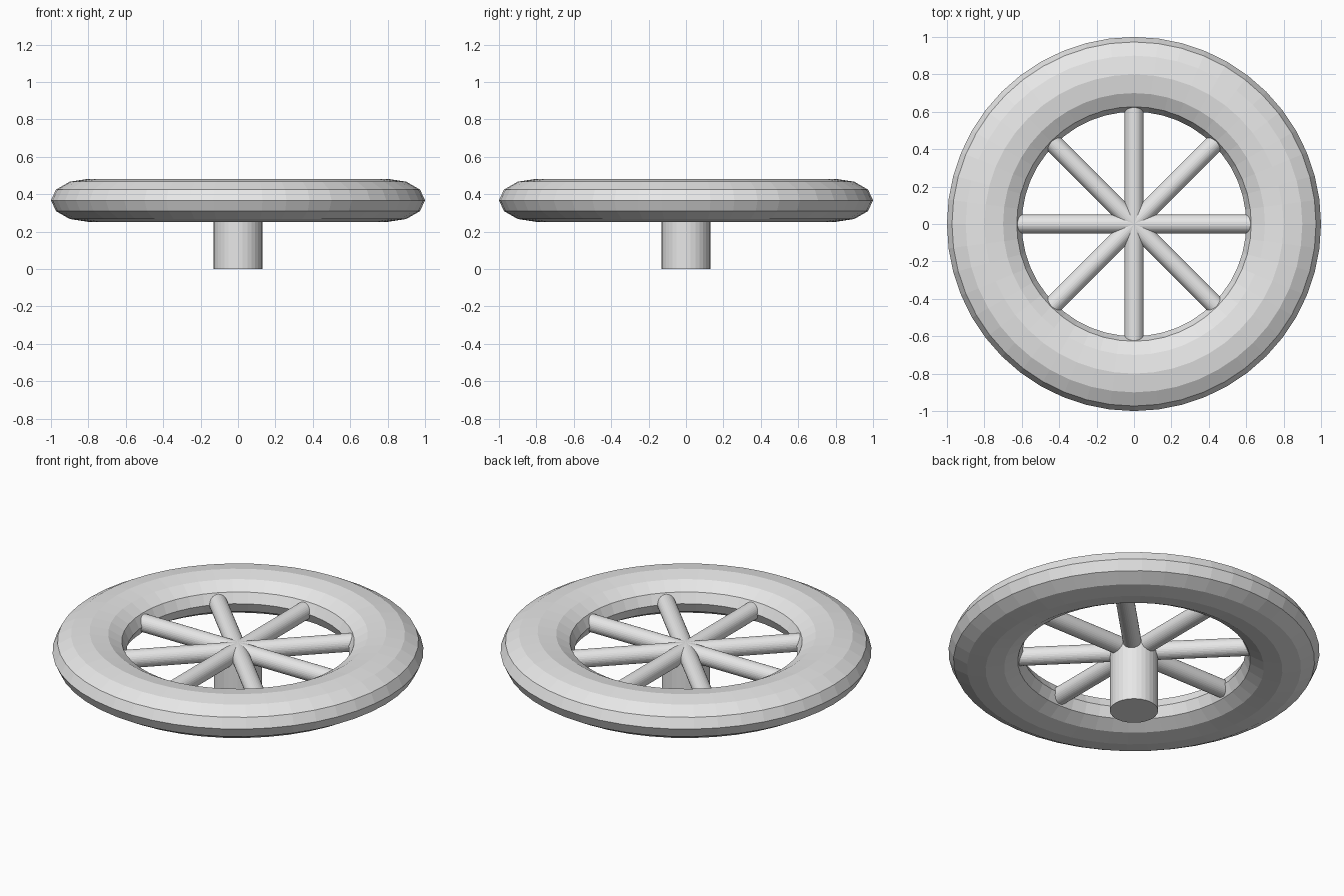
import bpy
import bmesh
from math import pi, cos, sin
from mathutils import Matrix

cube = bpy.data.objects.get("Cube")
if cube:
    bpy.data.objects.remove(cube, do_unlink=True)

RIM_Z = 0.3675

grey = bpy.data.materials.new("light_grey")
grey.use_nodes = True
grey.diffuse_color = (0.8, 0.8, 0.8, 1)
grey.node_tree.nodes["Principled BSDF"].inputs["Base Color"].default_value = grey.diffuse_color


def add_object(name, bm):
    mesh = bpy.data.meshes.new(name)
    bmesh.ops.recalc_face_normals(bm, faces=bm.faces)
    bm.to_mesh(mesh)
    bm.free()
    mesh.materials.append(grey)
    obj = bpy.data.objects.new(name, mesh)
    bpy.context.collection.objects.link(obj)


def add_cylinder(name, radius, length, matrix):
    bm = bmesh.new()
    bmesh.ops.create_cone(bm, cap_ends=True, segments=32, radius1=radius,
                          radius2=radius, depth=length, matrix=matrix)
    add_object(name, bm)


# Rim: a torus with a flattened twelve-sided section
MAJOR, MINOR = 48, 12
bm = bmesh.new()
rings = []
for i in range(MAJOR):
    a = 2 * pi * i / MAJOR
    ring = []
    for j in range(MINOR):
        b = 2 * pi * j / MINOR
        r = 0.8 + 0.2 * cos(b)
        ring.append(bm.verts.new((r * cos(a), r * sin(a), RIM_Z + 0.115 * sin(b))))
    rings.append(ring)
for i in range(MAJOR):
    near, far = rings[i], rings[(i + 1) % MAJOR]
    for j in range(MINOR):
        k = (j + 1) % MINOR
        bm.faces.new((near[j], far[j], far[k], near[k]))
add_object("rim", bm)

# Spokes: four rods crossing at the centre, ends buried in the rim
for i in range(4):
    turn = Matrix.Rotation(i * pi / 4, 4, "Z") @ Matrix.Rotation(pi / 2, 4, "Y")
    add_cylinder(f"spoke_{i + 1}", 0.05, 1.4, Matrix.Translation((0, 0, RIM_Z)) @ turn)

# Hub: column below the crossing
add_cylinder("hub", 0.13, RIM_Z, Matrix.Translation((0, 0, RIM_Z / 2)))
